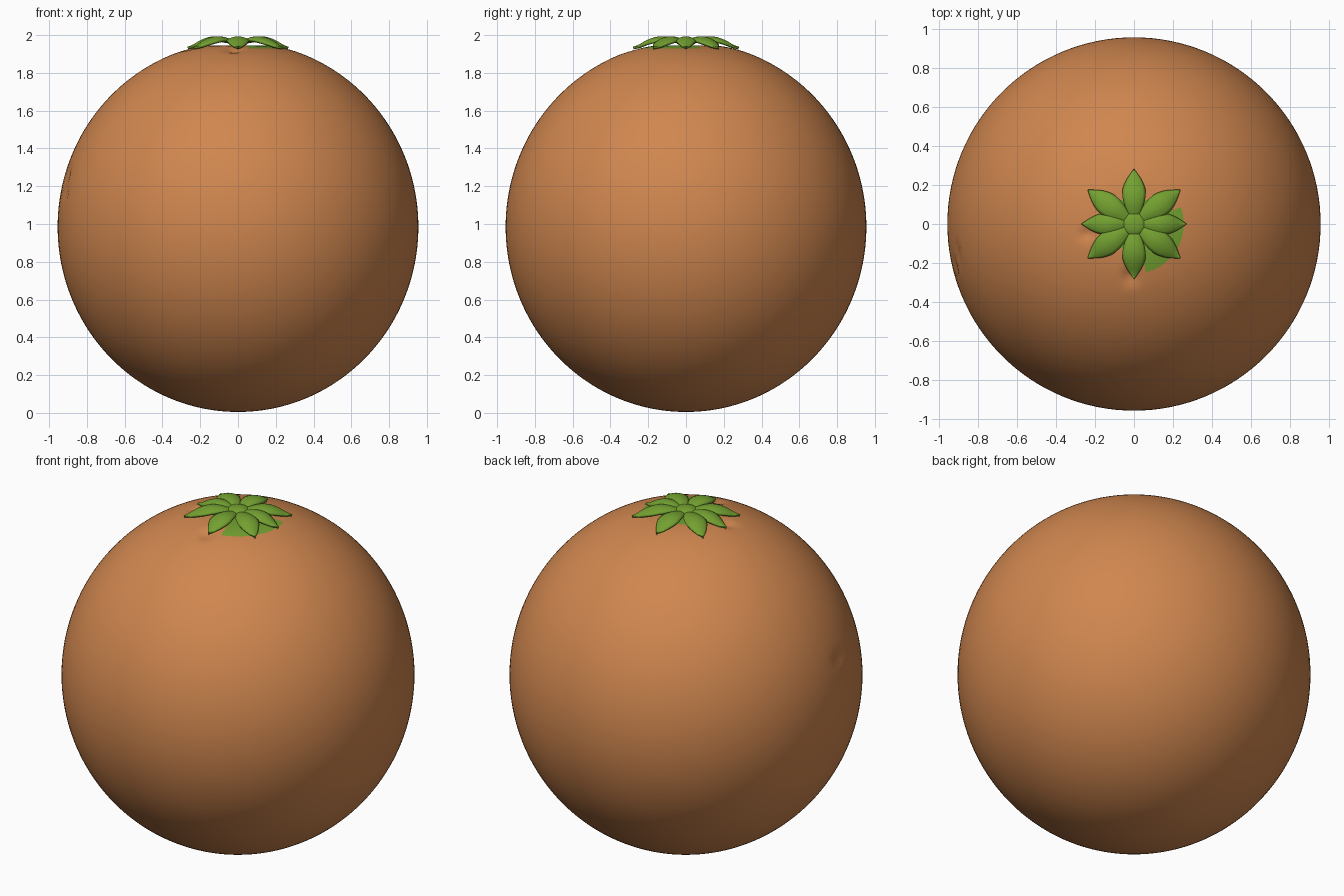
import bpy, bmesh, math
from mathutils import Vector

if "Cube" in bpy.data.objects:
    bpy.data.objects.remove(bpy.data.objects["Cube"])


def material(name, rgb):
    m = bpy.data.materials.new(name)
    m.diffuse_color = (*rgb, 1)
    m.use_nodes = True
    m.node_tree.nodes["Principled BSDF"].inputs["Base Color"].default_value = m.diffuse_color
    return m


ORANGE = material("orange peel", (0.63, 0.24, 0.078))
GREEN = material("leaf green", (0.172, 0.355, 0.03))


def finish(bm, name, mats):
    me = bpy.data.meshes.new(name)
    bmesh.ops.recalc_face_normals(bm, faces=bm.faces)
    bm.to_mesh(me)
    bm.free()
    for m in mats:
        me.materials.append(m)
    for p in me.polygons:
        p.use_smooth = True
    ob = bpy.data.objects.new(name, me)
    bpy.context.collection.objects.link(ob)
    return ob


# Fruit body: slightly tall ball with a shallow hollow on top and small dents
CZ, RX, RZ = 0.985, 0.955, 0.98
DENTS = [  # position, size, depth
    ((-0.90, -0.15, 1.26), 0.045, 0.012),
    ((-0.90, -0.21, 1.16), 0.035, 0.012),
    ((-0.71, 0.24, 0.41), 0.03, 0.008),
    ((-0.24, -0.05, 1.93), 0.035, 0.018),
    ((-0.02, -0.27, 1.925), 0.04, 0.018),
]


def body_point(d):
    p = Vector((d.x * RX, d.y * RX, CZ + d.z * RZ))
    if d.z > 0:
        p.z -= 0.02 * math.exp(-(p.x ** 2 + p.y ** 2) / 0.025)
    for c, s, depth in DENTS:
        p -= d * depth * math.exp(-(p - Vector(c)).length_squared / (s * s))
    return p


bm = bmesh.new()
bmesh.ops.create_uvsphere(bm, u_segments=128, v_segments=128, radius=1)
for v in bm.verts:
    v.co = body_point(v.co.normalized())
# Green stain under the leaves, wider on one side
for f in bm.faces:
    c = f.calc_center_median()
    if c.z > 1.5:
        r = math.hypot(c.x, c.y)
        a = math.degrees(math.atan2(c.y, c.x))
        f.material_index = int(r < (0.255 if -75 < a < 20 else 0.13))
finish(bm, "fruit_body", [ORANGE, GREEN])


# Leaf: arched pointed blade with drooping edges
def leaf(name, angle, length, half_width):
    bm = bmesh.new()
    n, m = 16, 8
    rows = []
    for i in range(n + 1):
        t = i / n
        r = 0.02 + (length - 0.02) * t
        w = half_width * (0.3 + 0.7 * math.sin(math.pi * min(t / 1.1, 0.5)))
        if t > 0.55:
            w = half_width * (1 - ((t - 0.55) / 0.45) ** 1.7)
        w = max(w, 0.002)
        z = 1.968 + 0.028 * math.sin(math.pi * min(1, t / 0.9)) - 0.03 * t ** 3
        row = []
        for j in range(m + 1):
            s = 2 * j / m - 1
            y = s * w
            row.append(bm.verts.new((
                r * math.cos(angle) - y * math.sin(angle),
                r * math.sin(angle) + y * math.cos(angle),
                z - 0.018 * s * s * w / half_width)))
        rows.append(row)
    for i in range(n):
        for j in range(m):
            bm.faces.new((rows[i][j], rows[i + 1][j],
                          rows[i + 1][j + 1], rows[i][j + 1]))
    ob = finish(bm, name, [GREEN])
    mod = ob.modifiers.new("thickness", "SOLIDIFY")
    mod.thickness = 0.014
    mod.offset = -1


diag = math.radians(36.5)
ANGLES = [0, diag, math.pi / 2, math.pi - diag,
          math.pi, math.pi + diag, 1.5 * math.pi, -diag]
for k, a in enumerate(ANGLES):
    length = 0.294 if k % 2 else (0.268 if k % 4 == 0 else 0.281)
    leaf(f"leaf_{k + 1}", a, length, 0.054 if k % 4 == 0 else 0.06)

# Stem button in the middle of the leaves
bm = bmesh.new()
bmesh.ops.create_uvsphere(bm, u_segments=32, v_segments=16, radius=1)
for v in bm.verts:
    v.co = Vector((v.co.x * 0.06, v.co.y * 0.06, 1.968 + v.co.z * 0.022))
finish(bm, "stem_button", [GREEN])
